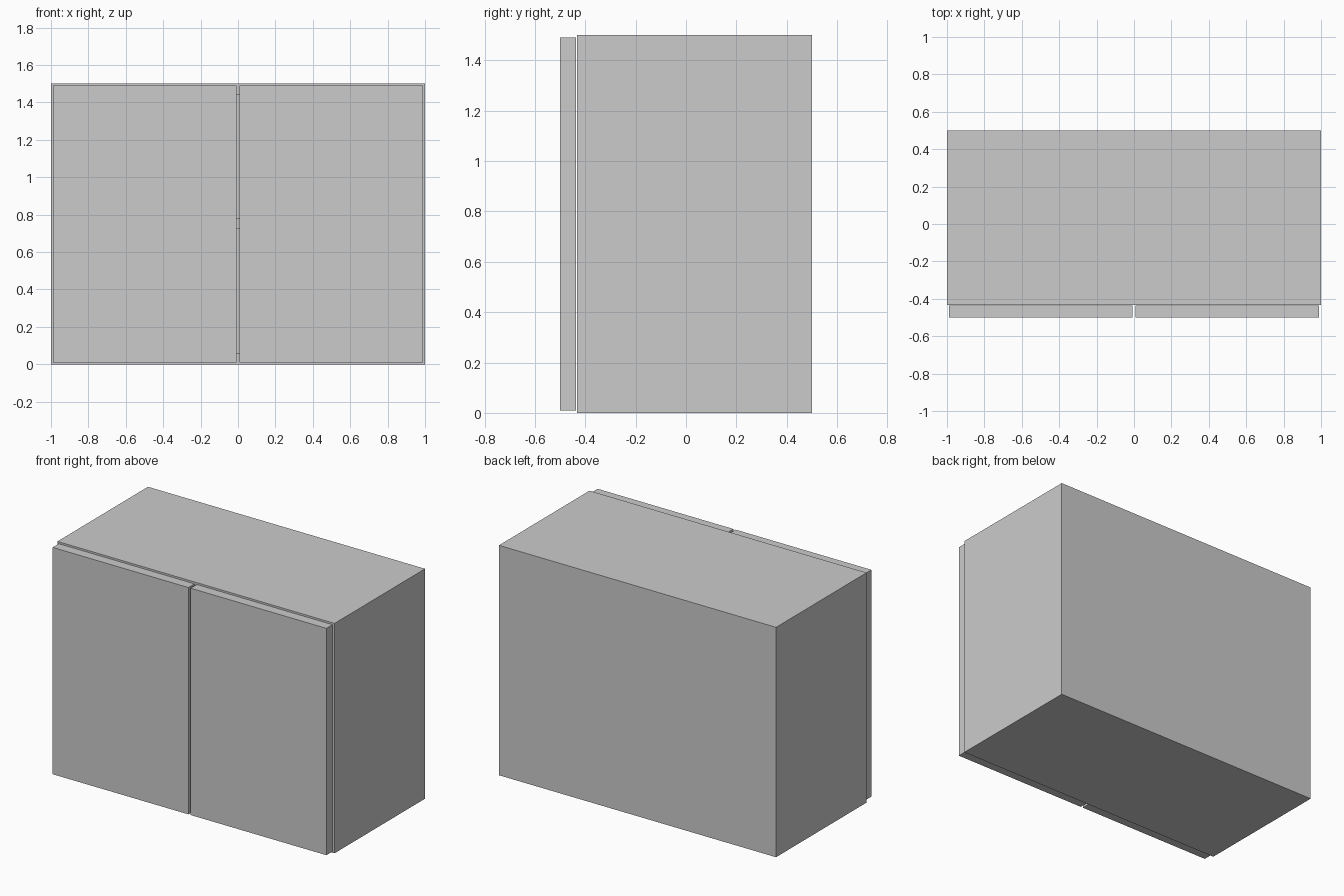
import bpy
import bmesh

if "Cube" in bpy.data.objects:
    bpy.data.objects.remove(bpy.data.objects["Cube"])

T = 0.06                      # board thickness
FRONT, BACK, H = -0.433, 0.5, 1.5


def extrude_profile(name, profile, x0, x1):
    """Extrude a closed (y, z) profile along x."""
    bm = bmesh.new()
    face = bm.faces.new([bm.verts.new((x0, y, z)) for y, z in profile])
    ext = bmesh.ops.extrude_face_region(bm, geom=[face])
    verts = [g for g in ext["geom"] if isinstance(g, bmesh.types.BMVert)]
    bmesh.ops.translate(bm, verts=verts, vec=(x1 - x0, 0, 0))
    bmesh.ops.recalc_face_normals(bm, faces=bm.faces)
    mesh = bpy.data.meshes.new(name)
    bm.to_mesh(mesh)
    bm.free()
    obj = bpy.data.objects.new(name, mesh)
    bpy.context.collection.objects.link(obj)
    return obj


def board(name, x, y, z):
    """Rectangular board from (min, max) ranges."""
    return extrude_profile(
        name, [(y[0], z[0]), (y[1], z[0]), (y[1], z[1]), (y[0], z[1])], *x)


# Top, back and bottom as one C-shaped shell, open at the front
extrude_profile("cabinet_shell", [
    (FRONT, 0), (BACK, 0), (BACK, H), (FRONT, H),
    (FRONT, H - T), (BACK - T, H - T), (BACK - T, T), (FRONT, T)],
    -1 + T, 1 - T)

# Middle shelf
board("shelf", (-1 + T, 1 - T), (FRONT, BACK - T), (0.724, 0.782))

# Side panels and doors, left and right
for side, s in (("left", -1), ("right", 1)):
    board(side + "_side_panel", sorted((s * (1 - T), s)), (FRONT, BACK), (0, H))
    board(side + "_door", sorted((s * 0.008, s * 0.988)), (-0.5, -0.437), (0.01, 1.49))
